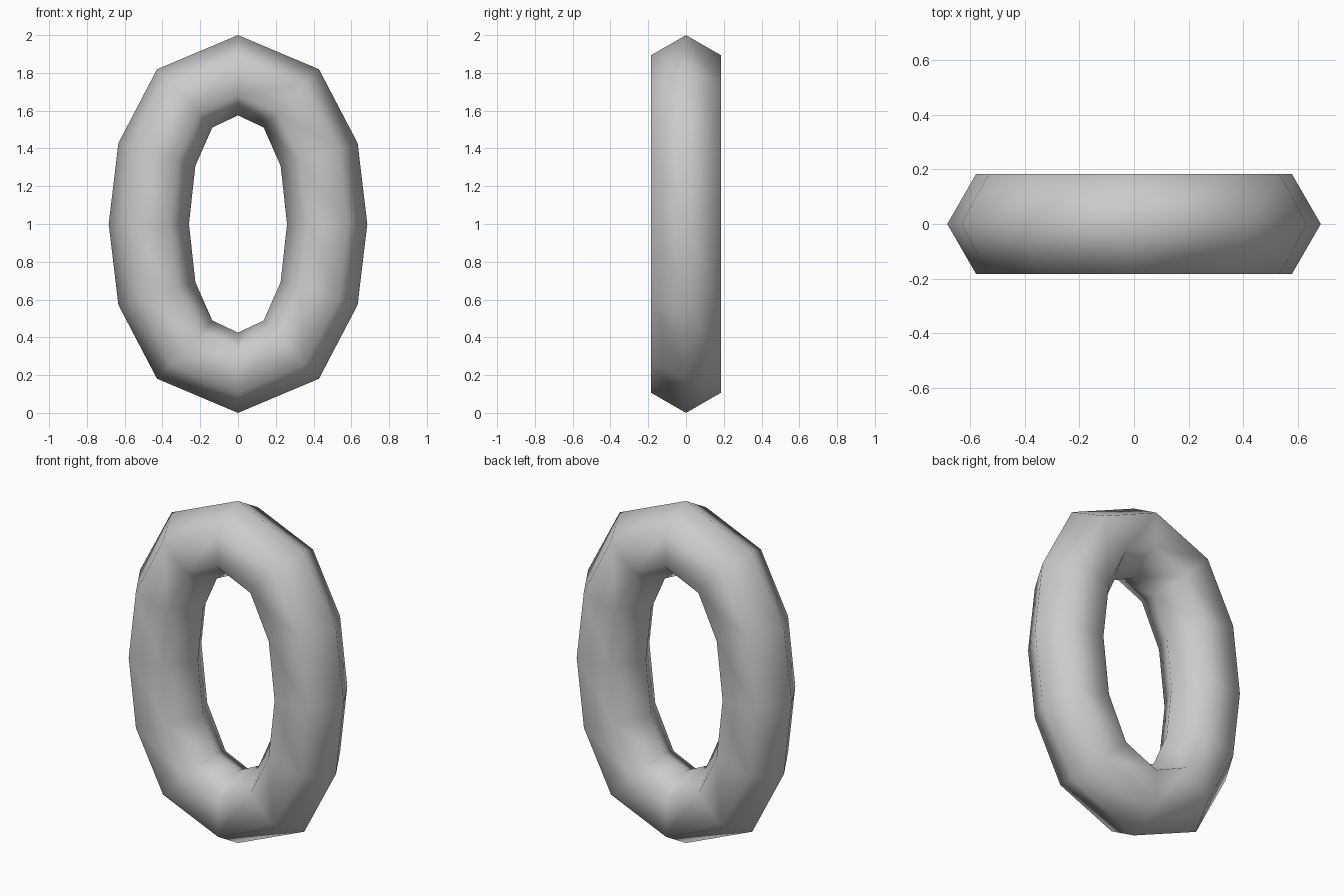
import bpy, bmesh, math
from mathutils import Vector

if "Cube" in bpy.data.objects:
    bpy.data.objects.remove(bpy.data.objects["Cube"])

A, B = 0.472, 0.7875      # half width / half height of the tube's centre line
HX, HZ = 0.36, 0.368      # handle lengths of each quarter curve
R = 0.2125                # tube radius
SIDES = 6
CENTRE = Vector((0, 0, 1))


def bezier(p0, p1, p2, p3, t):
    u = 1 - t
    return u**3 * p0 + 3 * u * u * t * p1 + 3 * u * t * t * p2 + t**3 * p3


# Centre line: four quarter curves, three segments each
path = []
top, right = Vector((0, 0, B)), Vector((A, 0, 0))
hx, hz = Vector((HX, 0, 0)), Vector((0, 0, HZ))
quarters = [(top, top + hx, right + hz, right),
            (right, right - hz, -top + hx, -top),
            (-top, -top - hx, -right - hz, -right),
            (-right, -right + hz, top - hx, top)]
for q in quarters:
    path += [bezier(*q, i / 3) for i in range(3)]

# Hexagonal tube swept round the closed centre line
bm = bmesh.new()
rings = []
n = len(path)
for i, p in enumerate(path):
    d = (p - path[i - 1]).normalized() + (path[(i + 1) % n] - p).normalized()
    out = Vector((-d.z, 0, d.x)).normalized()
    if out.dot(p) < 0:
        out = -out
    ring = []
    for k in range(SIDES):
        a = 2 * math.pi * k / SIDES
        ring.append(bm.verts.new(CENTRE + p + out * R * math.cos(a)
                                 + Vector((0, R * math.sin(a), 0))))
    rings.append(ring)
for i in range(n):
    r, s = rings[i], rings[(i + 1) % n]
    for k in range(SIDES):
        m = (k + 1) % SIDES
        bm.faces.new((r[k], r[m], s[m], s[k])).smooth = True
bmesh.ops.recalc_face_normals(bm, faces=bm.faces)

mesh = bpy.data.meshes.new("oval_ring")
bm.to_mesh(mesh)
bm.free()
bpy.context.collection.objects.link(bpy.data.objects.new("oval_ring", mesh))
